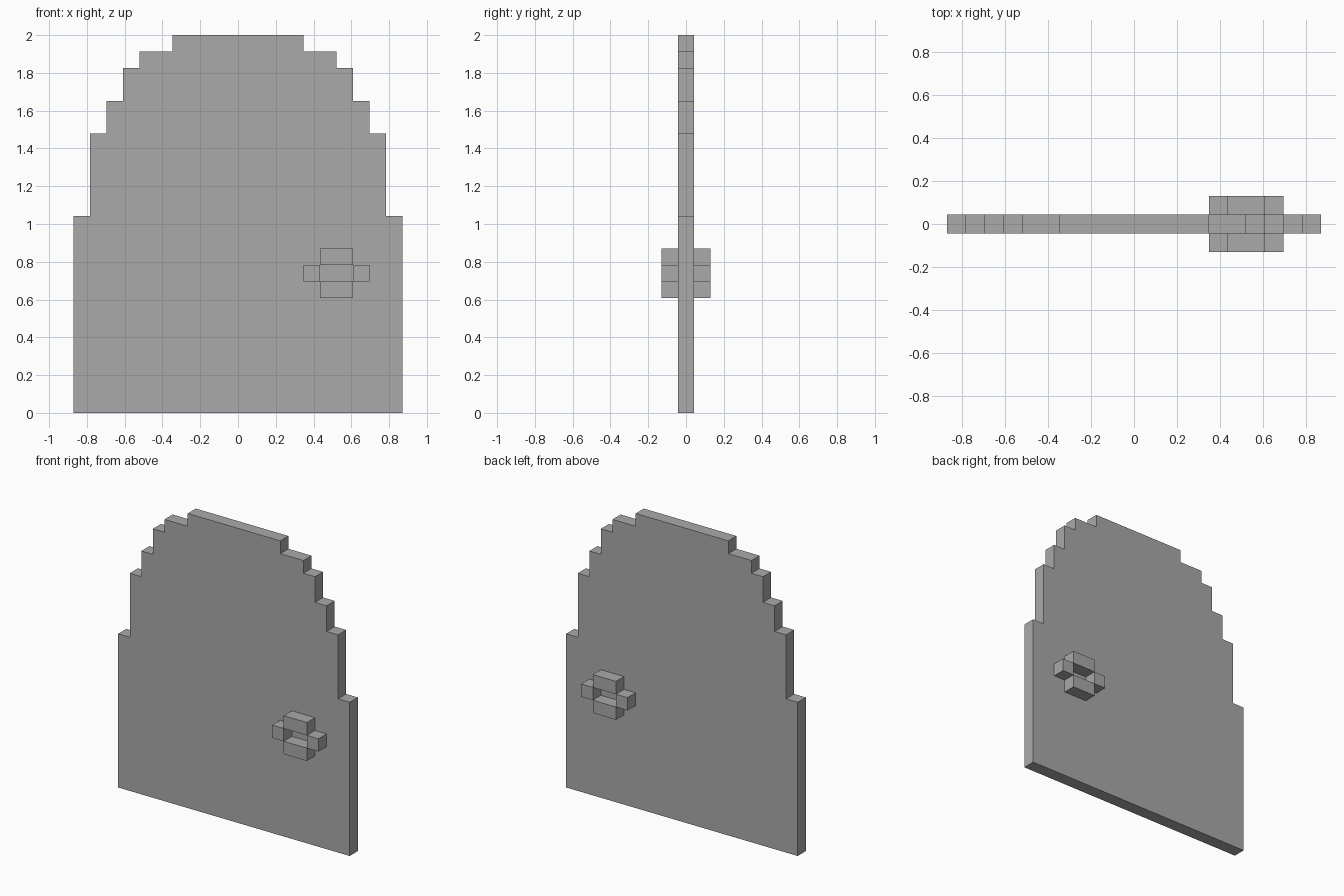
import bpy
import bmesh

if "Cube" in bpy.data.objects:
    bpy.data.objects.remove(bpy.data.objects["Cube"], do_unlink=True)

U = 2 / 23  # one block of the stepped grid

grey = bpy.data.materials.new("plain grey")
grey.use_nodes = True
colour = (0.4, 0.4, 0.4, 1)
grey.diffuse_color = colour
grey.node_tree.nodes["Principled BSDF"].inputs["Base Color"].default_value = colour


def extruded(name, outlines, y0, y1):
    """Extrude closed x-z outlines (in blocks) from y0 to y1."""
    bm = bmesh.new()
    for outline in outlines:
        face = bm.faces.new([bm.verts.new((x * U, y0 * U, z * U)) for x, z in outline])
        moved = bmesh.ops.extrude_face_region(bm, geom=[face])["geom"]
        verts = [v for v in moved if isinstance(v, bmesh.types.BMVert)]
        bmesh.ops.translate(bm, verts=verts, vec=(0, (y1 - y0) * U, 0))
    bmesh.ops.recalc_face_normals(bm, faces=bm.faces)
    mesh = bpy.data.meshes.new(name)
    bm.to_mesh(mesh)
    bm.free()
    mesh.materials.append(grey)
    obj = bpy.data.objects.new(name, mesh)
    bpy.context.collection.objects.link(obj)
    return obj


def rectangle(x0, x1, z0, z1):
    return [(x0, z0), (x1, z0), (x1, z1), (x0, z1)]


# Door panel with a stepped arch: (half width, top of step)
steps = [(10, 12), (9, 17), (8, 19), (7, 21), (6, 22), (4, 23)]
right_edge = []
bottom = 0
for half, top in steps:
    right_edge += [(half, bottom), (half, top)]
    bottom = top
left_edge = [(-x, z) for x, z in reversed(right_edge)]
extruded("door_panel", [right_edge + left_edge], -0.5, 0.5)

# Ring handle of four blocks around an open centre, on both faces
ring = [rectangle(5, 7, 9, 10), rectangle(5, 7, 7, 8),
        rectangle(4, 5, 8, 9), rectangle(7, 8, 8, 9)]
extruded("front_handle", ring, -1.5, -0.5)
extruded("back_handle", ring, 0.5, 1.5)
